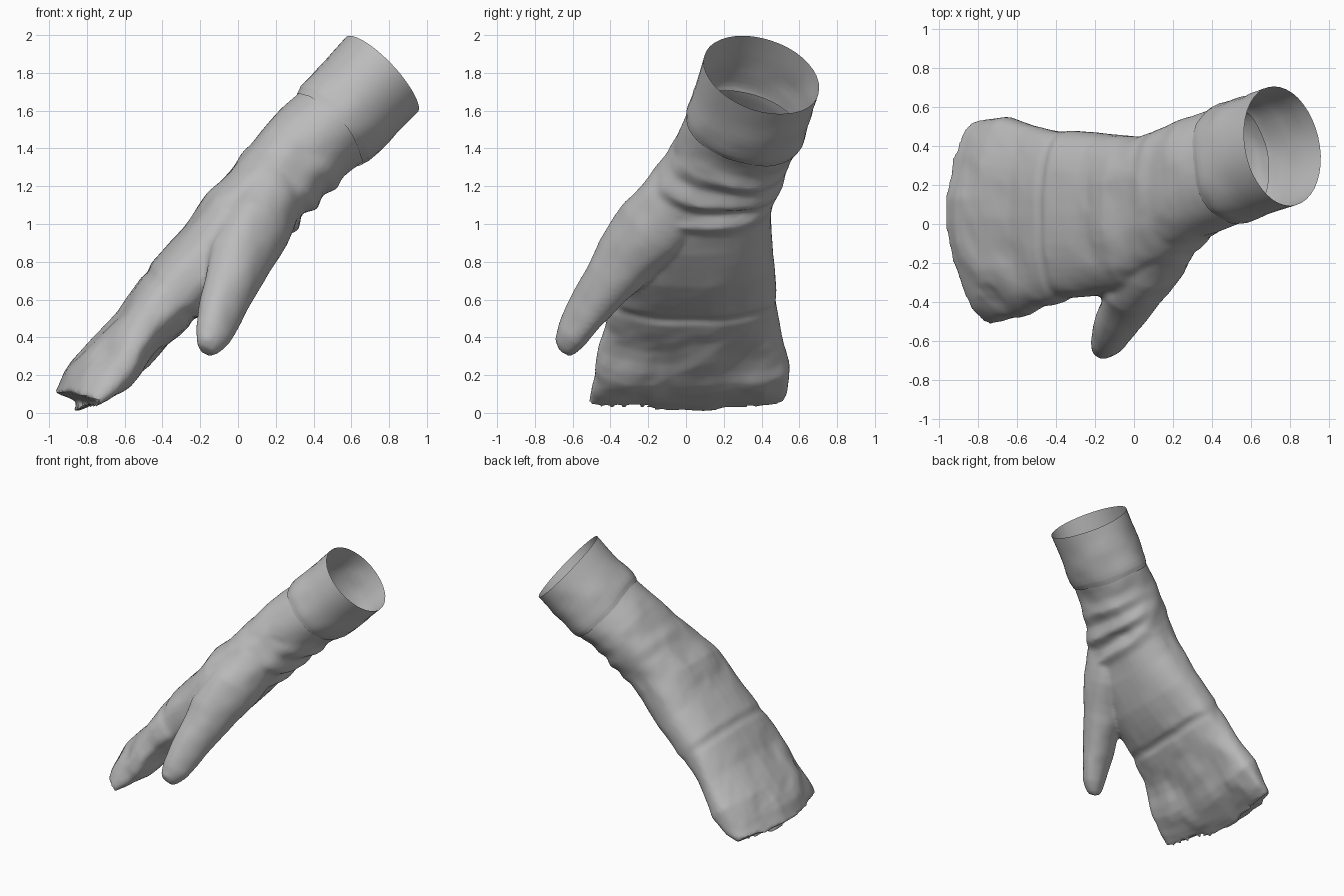
import bpy
import bmesh
from math import cos, sin, pi, copysign
from mathutils import Vector, noise

if "Cube" in bpy.data.objects:
    bpy.data.objects.remove(bpy.data.objects["Cube"], do_unlink=True)

SIDES = 40

# One cloth colour
cloth = bpy.data.materials.new("grey cloth")
cloth.use_nodes = True
GREY = (0.5, 0.5, 0.5, 1)
cloth.diffuse_color = GREY
cloth.node_tree.nodes["Principled BSDF"].inputs["Base Color"].default_value = GREY


def refine(rows, steps):
    """Add evenly blended stations between the given ones."""
    result = []
    for first, second in zip(rows, rows[1:]):
        for i in range(steps):
            k = i / steps
            result.append([a + (b - a) * k for a, b in zip(first, second)])
    return result + [list(rows[-1])]


def squared(value, power):
    return copysign(abs(value) ** power, value)


def select_only(*objects):
    bpy.ops.object.select_all(action="DESELECT")
    for obj in objects:
        obj.select_set(True)
    bpy.context.view_layer.objects.active = objects[0]


def loft(name, rings, closed, crumple):
    """Skin a list of rings and crumple the cloth."""
    bm = bmesh.new()
    loops = []
    for ring in rings:
        loop = []
        for p in ring:
            amount = crumple(p)
            offset = noise.noise_vector(p * 5) * amount
            offset += noise.noise_vector(p * 11) * amount * 0.4
            loop.append(bm.verts.new(p + offset))
        loops.append(loop)
    for a, b in zip(loops, loops[1:]):
        for i in range(SIDES):
            j = (i + 1) % SIDES
            bm.faces.new((a[i], a[j], b[j], b[i]))
    if closed:
        for loop in (loops[0], loops[-1]):
            hub = bm.verts.new(sum((v.co for v in loop), Vector()) / SIDES)
            for i in range(SIDES):
                bm.faces.new((loop[i], loop[(i + 1) % SIDES], hub))
    bmesh.ops.recalc_face_normals(bm, faces=bm.faces)
    mesh = bpy.data.meshes.new(name)
    bm.to_mesh(mesh)
    bm.free()
    mesh.materials.append(cloth)
    obj = bpy.data.objects.new(name, mesh)
    bpy.context.collection.objects.link(obj)
    return obj


def sleeve_ring(row):
    """Ring across the arm; it tilts at the cuff and cups at the fingertips."""
    x, y, z, thick, wide, palm = row
    tilt = min(1, max(0, (z - 1.2) / 0.3))
    thick_axis = Vector((0.7, 0, -0.71))
    wide_axis = Vector((0, 1, 0)).lerp(Vector((-0.13, 0.97, -0.22)), tilt)
    cup = max(0, 0.45 - z) * 0.45
    power = 0.82 + 0.18 * tilt
    ring = []
    for i in range(SIDES):
        a = 2 * pi * i / SIDES
        u, v = squared(cos(a), power), squared(sin(a), power)
        p = Vector((x, y, z)) + wide_axis * wide * u
        p += thick_axis * thick * v * (palm if v > 0 else 1)
        p.x += cup * u * u * (1 if u < 0 else 0.5)
        ring.append(p)
    return ring


def thumb_ring(row):
    x, y, z, across, deep = row
    ring = []
    for i in range(SIDES):
        a = 2 * pi * i / SIDES
        p = Vector((x, y, z)) + Vector((0.96, 0, -0.28)) * across * cos(a)
        ring.append(p + Vector((0, 0.78, -0.62)) * deep * sin(a))
    return ring


def hand_crumple(p):
    if p.z < 0.35:
        return 0.024
    if p.z < 0.6 or 1.0 < p.z < 1.4:
        return 0.016
    return 0.006


# Cuff: open tube whose loose hem hangs over the wrist
# columns: x, y, z, half thickness, half width, palm-side scale
cuff_rows = [
    (0.76, 0.40, 1.79, 0.275, 0.316, 1),
    (0.62, 0.355, 1.64, 0.268, 0.316, 1),
    (0.51, 0.31, 1.53, 0.268, 0.318, 0.98),
    (0.48, 0.30, 1.50, 0.255, 0.31, 0.98),
]
cuff = loft("cuff", [sleeve_ring(r) for r in refine(cuff_rows, 4)], False,
            lambda p: 0.002 if p.z + p.x > 2.3 else 0.015)

# Wrist folds, palm and joined fingers
hand_rows = [
    (0.56, 0.33, 1.58, 0.25, 0.30, 0.98),
    (0.48, 0.30, 1.50, 0.25, 0.305, 0.98),
    (0.40, 0.27, 1.43, 0.25, 0.31, 0.94),
    (0.34, 0.245, 1.37, 0.25, 0.315, 1.02),
    (0.29, 0.215, 1.32, 0.242, 0.32, 0.92),
    (0.24, 0.185, 1.26, 0.235, 0.335, 1.08),
    (0.19, 0.155, 1.21, 0.235, 0.345, 0.9),
    (0.14, 0.12, 1.15, 0.235, 0.35, 1.08),
    (0.10, 0.10, 1.10, 0.235, 0.36, 0.95),
    (0.01, 0.06, 1.00, 0.235, 0.39, 1),
    (-0.14, 0.05, 0.82, 0.22, 0.415, 1),
    (-0.32, 0.05, 0.65, 0.2, 0.43, 1),
    (-0.35, 0.045, 0.61, 0.185, 0.43, 0.87),
    (-0.38, 0.04, 0.58, 0.19, 0.44, 0.92),
    (-0.52, 0.035, 0.41, 0.172, 0.475, 0.78),
    (-0.69, 0.03, 0.24, 0.165, 0.505, 0.82),
    (-0.83, 0.02, 0.13, 0.12, 0.52, 0.95),
    (-0.92, 0.005, 0.06, 0.075, 0.52, 1),
]
hand = loft("hand", [sleeve_ring(r) for r in refine(hand_rows, 3)], True,
            hand_crumple)

# Thumb, rising gradually from the wrist
# columns: x, y, z, half breadth, half depth
thumb_rows = [
    (0.29, 0.10, 1.31, 0.11, 0.16),
    (0.19, -0.03, 1.15, 0.16, 0.19),
    (0.10, -0.19, 0.98, 0.18, 0.19),
    (0.01, -0.33, 0.81, 0.165, 0.165),
    (-0.04, -0.43, 0.67, 0.14, 0.13),
    (-0.09, -0.53, 0.53, 0.118, 0.108),
    (-0.13, -0.60, 0.42, 0.095, 0.092),
    (-0.16, -0.645, 0.355, 0.065, 0.068),
    (-0.17, -0.655, 0.33, 0.04, 0.04),
]
thumb = loft("thumb", [thumb_ring(r) for r in refine(thumb_rows, 3)], True,
             lambda p: 0.012)

# Blend the thumb into the hand as one skin
select_only(hand, thumb)
bpy.ops.object.join()
blend = hand.modifiers.new("one skin", "REMESH")
blend.mode = "VOXEL"
blend.voxel_size = 0.016
soften = hand.modifiers.new("soft web", "SMOOTH")
soften.factor = 0.5
soften.iterations = 4
for modifier in (blend, soften):
    bpy.ops.object.modifier_apply(modifier=modifier.name)

# Open the wrist inside the cuff
bm = bmesh.new()
bm.from_mesh(hand.data)
bmesh.ops.bisect_plane(bm, geom=bm.verts[:] + bm.edges[:] + bm.faces[:],
                       plane_co=(0.51, 0.31, 1.53),
                       plane_no=(0.66, 0.2, 0.72), clear_outer=True)
bm.to_mesh(hand.data)
bm.free()

for part in (cuff, hand):
    select_only(part)
    bpy.ops.object.shade_smooth_by_angle(angle=0.6)
